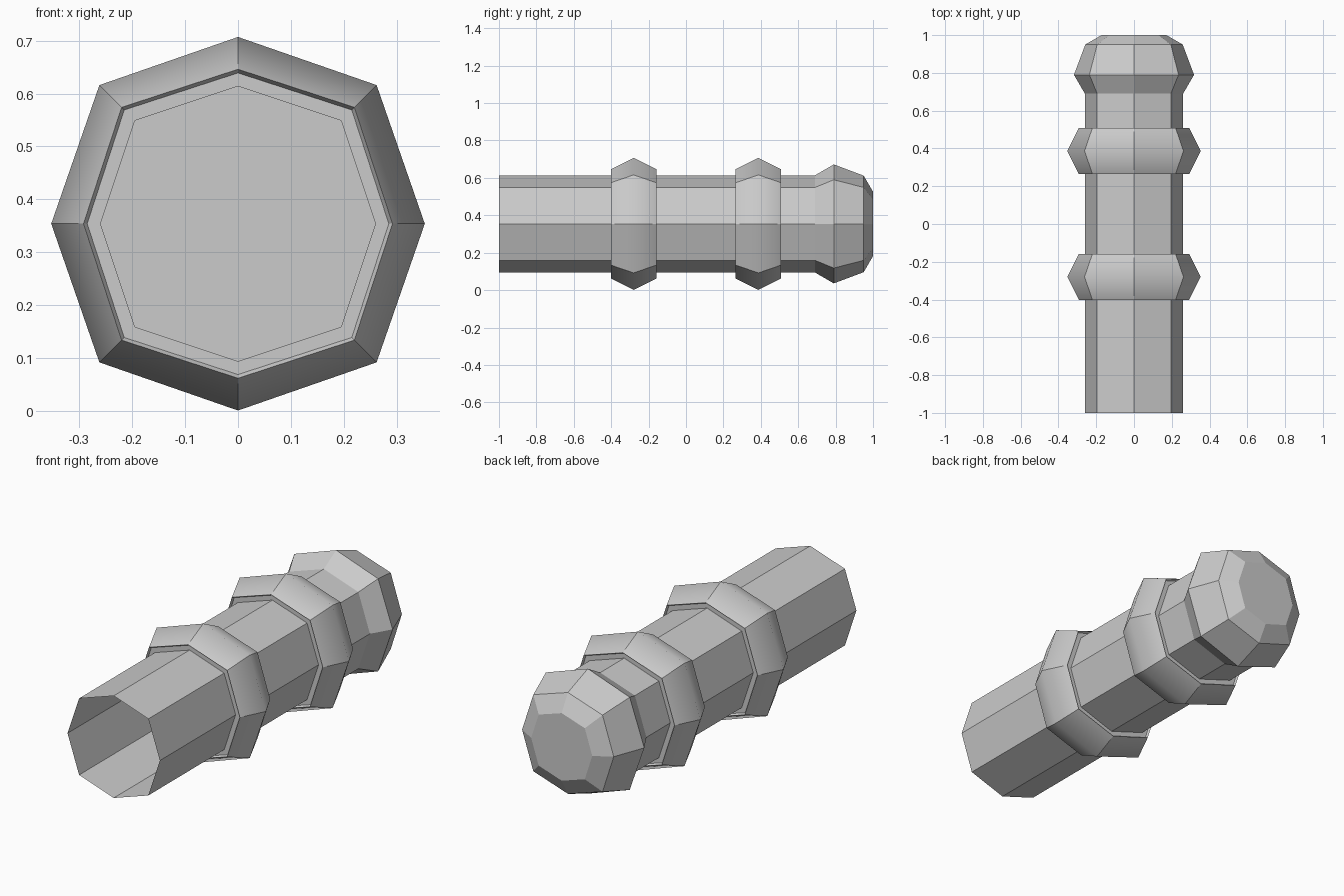
import bpy
import bmesh
from mathutils import Vector

cube = bpy.data.objects.get("Cube")
if cube:
    bpy.data.objects.remove(cube, do_unlink=True)

CENTRE_Z = 0.354

# Single plain grey finish
grey = bpy.data.materials.new("plain grey")
grey.use_nodes = True
colour = (0.6, 0.6, 0.6, 1)
grey.diffuse_color = colour
grey.node_tree.nodes["Principled BSDF"].inputs["Base Color"].default_value = colour


def octagon(bm, y, axis, diagonal):
    """Eight-sided loop around y, from axis reach and diagonal reach."""
    a, d = axis, diagonal
    corners = [(a, 0), (d, d), (0, a), (-d, d), (-a, 0), (-d, -d), (0, -a), (d, -d)]
    return [bm.verts.new(Vector((x, y, CENTRE_Z + z))) for x, z in corners]


def octagonal_part(name, profile, cap=False, closed=False, smooth_bands=()):
    """Skin octagons given as (y, axis reach, diagonal reach)."""
    bm = bmesh.new()
    loops = [octagon(bm, *p) for p in profile]
    pairs = list(zip(loops, loops[1:]))
    if closed:
        pairs.append((loops[-1], loops[0]))
    for band, (near, far) in enumerate(pairs):
        for i in range(8):
            j = (i + 1) % 8
            face = bm.faces.new((near[j], near[i], far[i], far[j]))
            face.smooth = band in smooth_bands
    if cap:
        bm.faces.new(loops[-1])
    bmesh.ops.recalc_face_normals(bm, faces=bm.faces)
    # Keep every edge crisp except the crest between two smooth bands
    for edge in bm.edges:
        along = abs(edge.verts[0].co.y - edge.verts[1].co.y) > 1e-5
        edge.smooth = not along and all(f.smooth for f in edge.link_faces)
    mesh = bpy.data.meshes.new(name)
    bm.to_mesh(mesh)
    bm.free()
    mesh.materials.append(grey)
    obj = bpy.data.objects.new(name, mesh)
    bpy.context.collection.objects.link(obj)
    return obj


# Open-fronted tube with a flat floor deep inside
octagonal_part("tube", [(-1, 0.26, 0.195), (0.69, 0.26, 0.195)], cap=True)

# Flared, closed head at the back
octagonal_part("head", [(0.69, 0.26, 0.195), (0.79, 0.318, 0.236),
                        (0.95, 0.258, 0.195), (1, 0.172, 0.13)], cap=True)

# Two collars with a rounded crest and shallow recessed ends
for name, y in (("front_collar", -0.28), ("back_collar", 0.387)):
    half = [(-0.11, 0.26, 0.195), (-0.11, 0.285, 0.215), (-0.122, 0.292, 0.22)]
    profile = [(y + o, a, d) for o, a, d in half]
    profile.append((y, 0.353, 0.262))
    profile += [(y - o, a, d) for o, a, d in reversed(half)]
    octagonal_part(name, profile, closed=True, smooth_bands=(2, 3))
